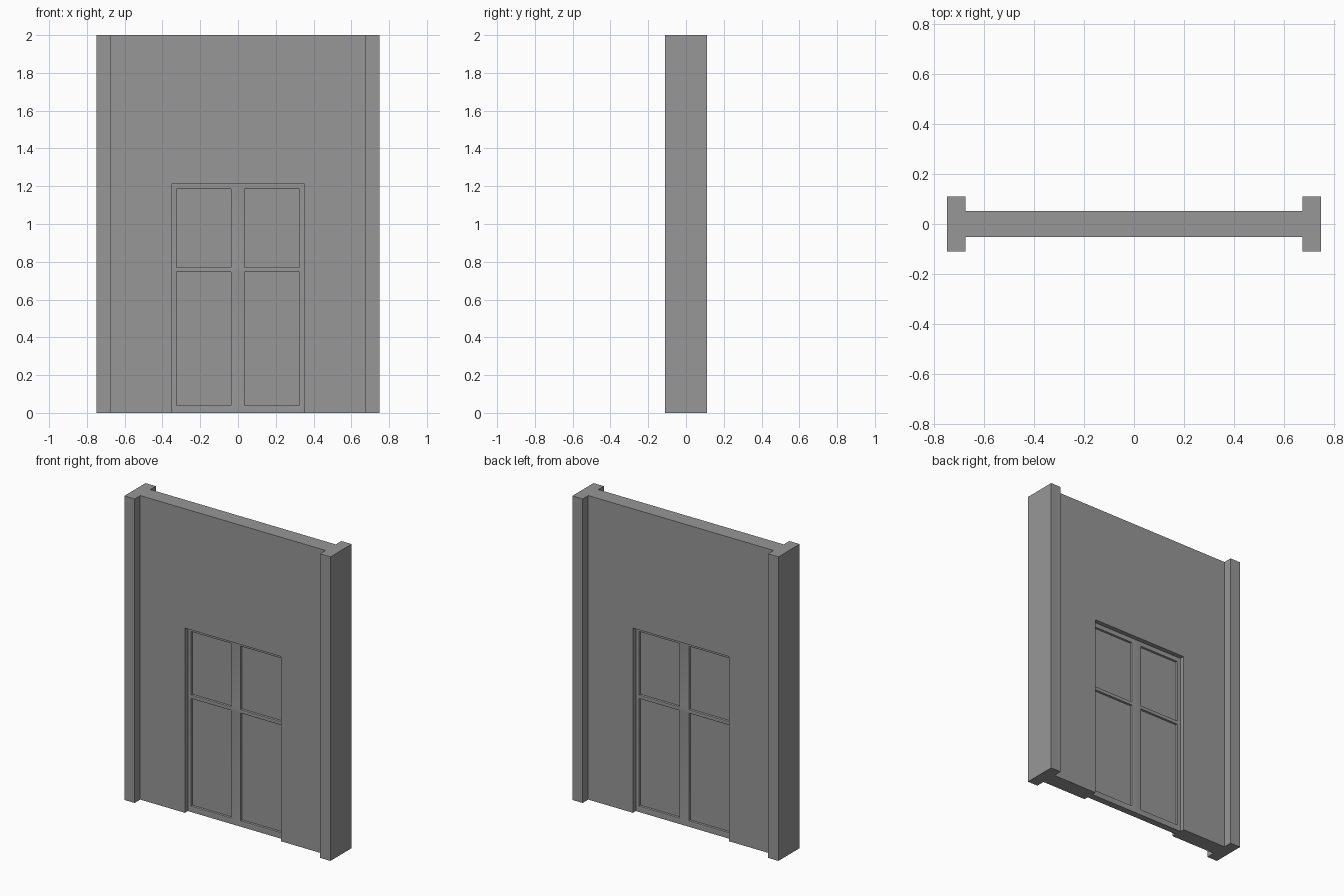
import bpy, bmesh

cube = bpy.data.objects.get("Cube")
if cube:
    bpy.data.objects.remove(cube, do_unlink=True)

grey = bpy.data.materials.new("plain grey")
grey.use_nodes = True
colour = (0.31, 0.31, 0.31, 1)
grey.diffuse_color = colour
grey.node_tree.nodes["Principled BSDF"].inputs["Base Color"].default_value = colour


def finish(bm, name):
    bmesh.ops.recalc_face_normals(bm, faces=bm.faces)
    mesh = bpy.data.meshes.new(name)
    bm.to_mesh(mesh)
    bm.free()
    mesh.materials.append(grey)
    obj = bpy.data.objects.new(name, mesh)
    bpy.context.collection.objects.link(obj)
    return obj


def select(obj):
    bpy.ops.object.select_all(action='DESELECT')
    obj.select_set(True)
    bpy.context.view_layer.objects.active = obj


def box(name, x0, x1, y0, y1, z0, z1):
    bm = bmesh.new()
    bmesh.ops.create_cube(bm, size=1)
    for v in bm.verts:
        v.co = [(a + b) / 2 + c * (b - a)
                for c, a, b in zip(v.co, (x0, y0, z0), (x1, y1, z1))]
    return finish(bm, name)


def extrude(bm, faces, vec):
    ext = bmesh.ops.extrude_face_region(bm, geom=faces)["geom"]
    moved = [g for g in ext if isinstance(g, bmesh.types.BMVert)]
    bmesh.ops.translate(bm, verts=moved, vec=vec)


HEIGHT = 2.0
DOOR_HALF, DOOR_TOP = 0.35, 1.215
BAR_DEPTH, PANE_DEPTH = 0.022, 0.008

# Wall with a thicker post at each end: H-shaped plan, extruded upwards
quarter = [(0.675, 0.052), (0.675, 0.11), (0.75, 0.11)]
half = quarter + [(x, -y) for x, y in reversed(quarter)]
plan = half + [(-x, -y) for x, y in half]
bm = bmesh.new()
floor = bm.faces.new([bm.verts.new((x, y, 0)) for x, y in plan])
extrude(bm, [floor], (0, 0, HEIGHT))
wall = finish(bm, "wall_with_posts")

# Doorway cut through the wall
cutter = box("doorway_cutter", -DOOR_HALF, DOOR_HALF, -0.2, 0.2, -0.1, DOOR_TOP)
cutter.hide_render = True
cut = wall.modifiers.new("doorway", 'BOOLEAN')
cut.operation, cut.solver, cut.object = 'DIFFERENCE', 'EXACT', cutter
select(wall)
bpy.ops.object.modifier_apply(modifier=cut.name)
bpy.data.objects.remove(cutter, do_unlink=True)

# Door bars: a grid of cells with the four panels left open
xs = [-DOOR_HALF, -0.325, -0.038, 0.035, 0.325, DOOR_HALF]
zs = [0, 0.04, 0.745, 0.77, 1.185, DOOR_TOP]
bm = bmesh.new()
grid = [[bm.verts.new((x, -BAR_DEPTH, z)) for z in zs] for x in xs]
for i in range(len(xs) - 1):
    for j in range(len(zs) - 1):
        if not (i % 2 and j % 2):
            bm.faces.new((grid[i][j], grid[i + 1][j],
                          grid[i + 1][j + 1], grid[i][j + 1]))
extrude(bm, bm.faces[:], (0, 2 * BAR_DEPTH, 0))
# Softened edges around each panel opening
inner = [e for e in bm.edges
         if abs(e.verts[0].co.y - e.verts[1].co.y) < 0.001
         and e.calc_face_angle(0) > 1
         and all(abs(v.co.x) < 0.34 and 0.01 < v.co.z < 1.2 for v in e.verts)]
bmesh.ops.bevel(bm, geom=inner, offset=0.005, segments=2, profile=0.5,
                affect='EDGES')
bars = finish(bm, "door_bars")
select(bars)
bpy.ops.object.shade_smooth_by_angle()

# Recessed door panels
for i, side in ((1, "right"), (3, "left")):
    for j, level in ((1, "lower"), (3, "upper")):
        box(f"door_panel_{level}_{side}", xs[i] - 0.005, xs[i + 1] + 0.005,
            -PANE_DEPTH, PANE_DEPTH, zs[j] - 0.005, zs[j + 1] + 0.005)
